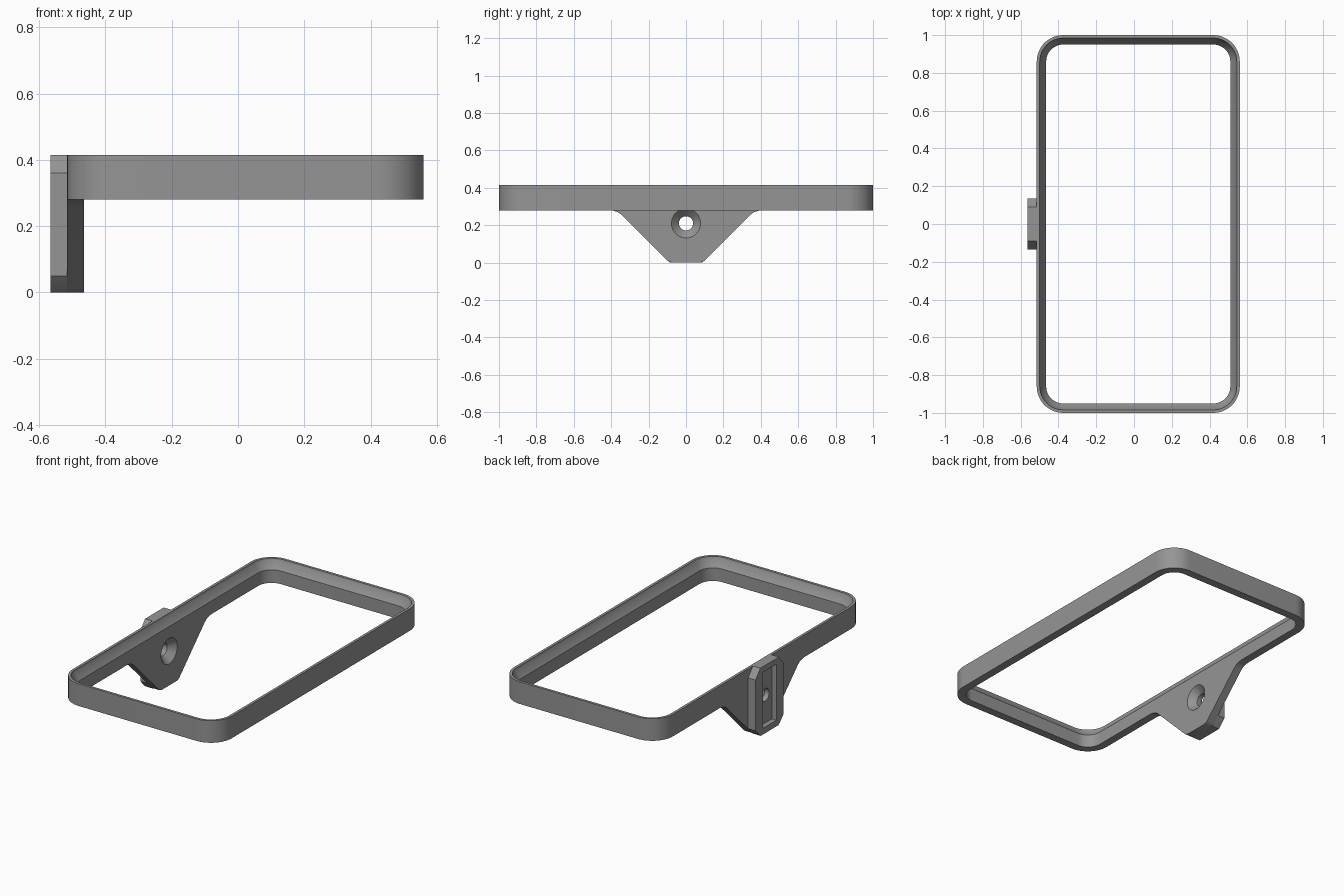
import bpy, bmesh, math

if "Cube" in bpy.data.objects:
    bpy.data.objects.remove(bpy.data.objects["Cube"])

grey = bpy.data.materials.new("mid grey")
grey.diffuse_color = (0.3, 0.3, 0.3, 1)
grey.use_nodes = True
grey.node_tree.nodes["Principled BSDF"].inputs["Base Color"].default_value = grey.diffuse_color


def make(name, bm):
    bmesh.ops.recalc_face_normals(bm, faces=bm.faces)
    me = bpy.data.meshes.new(name)
    bm.to_mesh(me)
    bm.free()
    me.materials.append(grey)
    ob = bpy.data.objects.new(name, me)
    bpy.context.collection.objects.link(ob)
    return ob


def bridge(bm, rings, closed):
    """Join successive vertex rings; cap the ends unless closed."""
    n = len(rings[0])
    pairs = list(zip(rings, rings[1:]))
    if closed:
        pairs.append((rings[-1], rings[0]))
    else:
        bm.faces.new(rings[0])
        bm.faces.new(rings[-1])
    for a, b in pairs:
        for i in range(n):
            j = (i + 1) % n
            bm.faces.new((a[i], a[j], b[j], b[i]))


def slab(name, outline, x0, x1):
    """Extrude a (y, z) outline along x."""
    bm = bmesh.new()
    bridge(bm, [[bm.verts.new((x, y, z)) for y, z in outline] for x in (x0, x1)], False)
    return make(name, bm)


def mirrored(half):
    return half + [(-y, z) for y, z in reversed(half)]


def rounded_ring(bm, inset, z, cx=0.0225, hx=0.5375, hy=1.0, r=0.14, steps=12):
    verts = []
    for k, (sx, sy) in enumerate([(1, 1), (-1, 1), (-1, -1), (1, -1)]):
        for s in range(steps + 1):
            a = (k + s / steps) * math.pi / 2
            verts.append(bm.verts.new((cx + sx * (hx - r) + (r - inset) * math.cos(a),
                                       sy * (hy - r) + (r - inset) * math.sin(a), z)))
    return verts


# Rounded rectangular frame: thin top lip, inward slope, straight inner wall
bm = bmesh.new()
section = [(0, 0.28), (0, 0.415), (0.016, 0.415), (0.018, 0.402), (0.05, 0.36), (0.05, 0.28)]
bridge(bm, [rounded_ring(bm, i, z) for i, z in section], True)
frame = make("frame", bm)

# Tapered mounting plate below one long side
plate = slab("mounting_plate", mirrored(
    [(0.41, 0.28), (0.385, 0.277), (0.365, 0.27), (0.345, 0.257),
     (0.10, 0.012), (0.09, 0.005), (0.075, 0)]), -0.515, -0.465)

# Chamfered outer block
block = slab("outer_block", mirrored(
    [(0.09, 0.415), (0.135, 0.36), (0.135, 0.05), (0.098, 0.01), (0.085, 0)]), -0.565, -0.515)

# Countersunk screw hole cutter
bm = bmesh.new()
rings = []
for x, r in [(-0.455, 0.088), (-0.505, 0.038), (-0.60, 0.038)]:
    rings.append([bm.verts.new((x, r * math.cos(t * math.tau / 40), 0.21 + r * math.sin(t * math.tau / 40)))
                  for t in range(40)])
bridge(bm, rings, False)
hole = make("hole_cutter", bm)

# Slot cutter for the outer face of the block
slot = slab("slot_cutter", mirrored([(0.065, 0.38), (0.065, 0.038)]), -0.60, -0.535)


def cut(ob, cutter):
    mod = ob.modifiers.new("cut", 'BOOLEAN')
    mod.operation = 'DIFFERENCE'
    mod.solver = 'EXACT'
    mod.object = cutter
    bpy.context.view_layer.objects.active = ob
    bpy.ops.object.modifier_apply(modifier=mod.name)


cut(block, slot)
for ob in (frame, plate, block):
    cut(ob, hole)
for c in (hole, slot):
    bpy.data.objects.remove(c)

for ob in (frame, plate, block):
    bpy.ops.object.select_all(action='DESELECT')
    ob.select_set(True)
    bpy.context.view_layer.objects.active = ob
    bpy.ops.object.shade_smooth_by_angle(angle=math.radians(30))
